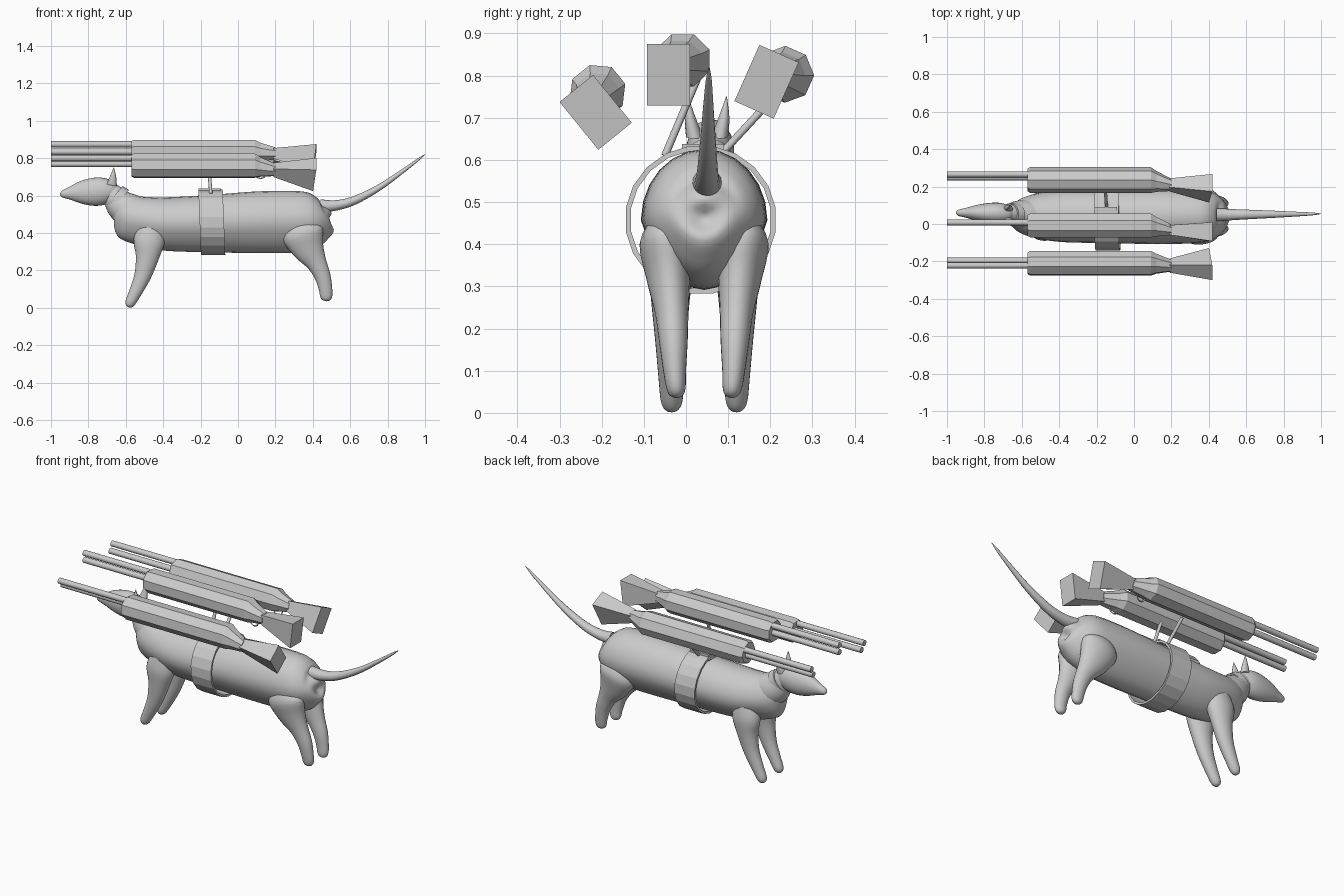
import bpy, bmesh
from math import sin, cos, pi, radians
from mathutils import Vector

cube = bpy.data.objects.get("Cube")
if cube:
    bpy.data.objects.remove(cube)

grey = bpy.data.materials.new("plain grey")
grey.use_nodes = True
grey.diffuse_color = (0.6, 0.6, 0.6, 1)
grey.node_tree.nodes["Principled BSDF"].inputs["Base Color"].default_value = (0.6, 0.6, 0.6, 1)


def finish(name, bm, smooth=None):
    bmesh.ops.recalc_face_normals(bm, faces=bm.faces)
    mesh = bpy.data.meshes.new(name)
    bm.to_mesh(mesh)
    bm.free()
    mesh.materials.append(grey)
    obj = bpy.data.objects.new(name, mesh)
    bpy.context.collection.objects.link(obj)
    if smooth:
        bpy.ops.object.select_all(action='DESELECT')
        obj.select_set(True)
        bpy.context.view_layer.objects.active = obj
        bpy.ops.object.shade_smooth_by_angle(angle=radians(smooth))
    return obj


def bridge(bm, rings):
    n = len(rings[0])
    for a, b in zip(rings, rings[1:]):
        for i in range(n):
            bm.faces.new((a[i], a[(i + 1) % n], b[(i + 1) % n], b[i]))
    bm.faces.new(rings[0])
    bm.faces.new(rings[-1][::-1])


def refine(stations, steps):
    """Smooth curve through the stations."""
    p = [Vector(s) for s in stations]
    p = [p[0]] + p + [p[-1]]
    out = []
    for a, b, c, d in zip(p, p[1:], p[2:], p[3:]):
        for k in range(steps):
            t = k / steps
            out.append(b + (c - a) * t / 2 + (a * 2 - b * 5 + c * 4 - d) * t * t / 2
                       + (b * 3 - a - c * 3 + d) * t ** 3 / 2)
    return out + [p[-1]]


def limb(name, stations, steps=4, sides=24, pinch=0.0):
    """Loft of ellipses: x, y, z, half width in y, half height across the path."""
    pts = refine(stations, steps)
    bm = bmesh.new()
    rings = []
    for i, s in enumerate(pts):
        t = pts[min(i + 1, len(pts) - 1)] - pts[max(i - 1, 0)]
        d = Vector((t[0], 0, t[2])).normalized()
        up = Vector((-d.z, 0, d.x))
        w, h = max(s[3], 0.001), max(s[4], 0.001)
        ring = []
        for k in range(sides):
            a = 2 * pi * k / sides
            narrow = 1 - pinch * max(0, -sin(a))
            ring.append(bm.verts.new(Vector(s[:3]) + Vector((0, w * cos(a) * narrow, 0)) + up * h * sin(a)))
        rings.append(ring)
    bridge(bm, rings)
    return finish(name, bm, 60)


def rod(name, a, b, radius, sides=10):
    a, b = Vector(a), Vector(b)
    bm = bmesh.new()
    bmesh.ops.create_cone(bm, cap_ends=True, segments=sides, radius1=radius, radius2=radius, depth=(b - a).length)
    bm.transform((b - a).to_track_quat('Z', 'Y').to_matrix().to_4x4())
    bmesh.ops.translate(bm, verts=bm.verts, vec=(a + b) / 2)
    return finish(name, bm, 40)


def prism(name, sections, sides):
    """Faceted loft along x: x, y, z, half width, half height."""
    bm = bmesh.new()
    grow = 1 / cos(pi / sides)
    rings = [[bm.verts.new((x, y + w * grow * cos(2 * pi * (k + .5) / sides),
                            z + h * grow * sin(2 * pi * (k + .5) / sides)))
              for k in range(sides)] for x, y, z, w, h in sections]
    bridge(bm, rings)
    return finish(name, bm)


# Animal: torso, neck, head
Y = 0.043
limb("torso", [(-.67, Y, .50, .01, .01), (-.655, Y, .50, .05, .06), (-.61, Y, .49, .09, .115),
               (-.52, Y, .465, .12, .13), (-.38, Y, .448, .14, .143), (-.15, Y, .45, .145, .153),
               (.1, Y, .457, .15, .165), (.3, Y, .46, .147, .165), (.4, Y, .465, .135, .148),
               (.46, Y, .475, .10, .105), (.485, Y, .485, .06, .06), (.49, Y, .485, .01, .01)], pinch=.25)
limb("neck", [(-.55, Y, .50, .09, .10), (-.62, .05, .545, .075, .085), (-.67, .055, .60, .05, .062),
              (-.71, .057, .625, .045, .055)])
limb("collar", [(-.632, .05, .572, .062, .076), (-.662, .053, .598, .058, .070)], steps=1)
limb("head", [(-.952, .06, .607, .004, .004), (-.94, .06, .608, .016, .018), (-.90, .06, .612, .026, .034),
              (-.84, .06, .617, .042, .06), (-.77, .058, .62, .055, .075), (-.71, .057, .624, .055, .070),
              (-.66, .055, .63, .038, .045), (-.64, .055, .63, .005, .005)])
for side, name in ((-1, "right_ear"), (1, "left_ear")):
    limb(name, [(-.675, .05 + side * .03, .655, .02, .028), (-.668, .05 + side * .04, .70, .013, .017),
                (-.664, .05 + side * .046, .75, .001, .001)], sides=12)

# Legs, mirrored about the animal's middle plane
for side, name in ((-1, "front_side"), (1, "back_side")):
    limb(name + "_foreleg", [(-.46, Y + side * .075, .45, .04, .06), (-.475, Y + side * .078, .36, .055, .083),
                             (-.485, Y + side * .08, .27, .046, .062), (-.51, Y + side * .079, .17, .037, .045),
                             (-.55, Y + side * .078, .08, .03, .034), (-.575, Y + side * .077, .03, .026, .028),
                             (-.584, Y + side * .077, .01, .017, .018), (-.587, Y + side * .077, .003, .003, .003)])
    limb(name + "_hind_leg", [(.33, Y + side * .09, .46, .035, .06), (.345, Y + side * .093, .40, .06, .11),
                              (.375, Y + side * .085, .32, .052, .088), (.42, Y + side * .077, .24, .04, .055),
                              (.452, Y + side * .073, .17, .034, .043), (.468, Y + side * .07, .10, .027, .036),
                              (.472, Y + side * .067, .06, .023, .032), (.473, Y + side * .066, .042, .016, .021),
                              (.473, Y + side * .066, .035, .003, .003)])

# Tail
limb("tail", [(.44, .05, .545, .035, .035), (.52, .05, .547, .03, .028), (.62, .051, .573, .025, .023),
              (.75, .052, .64, .019, .017), (.88, .053, .73, .012, .011), (.96, .054, .79, .007, .007),
              (1.0, .055, .82, .001, .001)], sides=16)

# Belt: a thin faceted loop around the torso, with a saddle block
bm = bmesh.new()
N = 20
loop = []
for k in range(N):
    a = 2 * pi * (k + .5) / N
    for x, r in ((-.065, 0), (.065, 0), (.065, .012), (-.065, .012)):
        z = .458 + (.165 + r) * sin(a)
        loop.append(bm.verts.new((-.14 + x - (z - .458) * .04, .035 + (.168 + r) * cos(a), z)))
for k in range(N):
    for j in range(4):
        m, q = (k + 1) % N * 4, (j + 1) % 4
        bm.faces.new((loop[k * 4 + j], loop[k * 4 + q], loop[m + q], loop[m + j]))
finish("belt", bm)
prism("saddle_block", [(-.21, .04, .62, .05, .018), (-.09, .04, .62, .05, .018)], 4)

# Struts up to the weapons
rod("middle_strut", (-.145, -.05, .61), (-.16, .03, .80), .009)
rod("back_strut", (-.145, .075, .605), (-.155, .20, .74), .009)


# Twin-barrelled guns, built around their own long axis and rolled into place
def gun(label, y, z, roll):
    parts = [
        prism(label + "_receiver", [(-.57, 0, 0, .055, .055), (-.555, 0, 0, .064, .062), (.09, 0, 0, .064, .062),
                                    (.12, -.006, -.004, .052, .050), (.2, -.024, -.010, .030, .032)], 8),
        prism(label + "_stock", [(.19, -.024, -.010, .026, .028), (.41, -.033, -.034, .051, .073)], 4),
    ]
    for k, dz in ((1, .038), (2, -.002)):
        parts.append(rod(f"{label}_barrel_{k}", (-1, .016, dz), (-.55, .016, dz), .0165, 12))
    # Sloping butt end
    for v in parts[1].data.vertices:
        if v.co.x > .3:
            v.co.x += (v.co.z + .034) * .12
    # Trigger ring
    bm = bmesh.new()
    ring = [[bm.verts.new((.12 + (.026 + .004 * cos(b)) * cos(a), -.012 + .004 * sin(b),
                           -.052 + (.026 + .004 * cos(b)) * sin(a)))
             for b in (0, pi / 2, pi, 3 * pi / 2)] for a in (2 * pi * i / 16 for i in range(16))]
    for i in range(16):
        for j in range(4):
            p, q = ring[i], ring[(i + 1) % 16]
            bm.faces.new((p[j], p[(j + 1) % 4], q[(j + 1) % 4], q[j]))
    parts.append(finish(label + "_trigger_ring", bm, 60))
    for part in parts:
        # Rods keep their geometry in gun space, so one roll places everything
        part.rotation_euler = (radians(roll), 0, 0)
        part.location = (0, y, z)


gun("front_gun", -.21, .76, 39)
gun("middle_gun", -.008, .836, 0)
gun("back_gun", .235, .803, -24)
